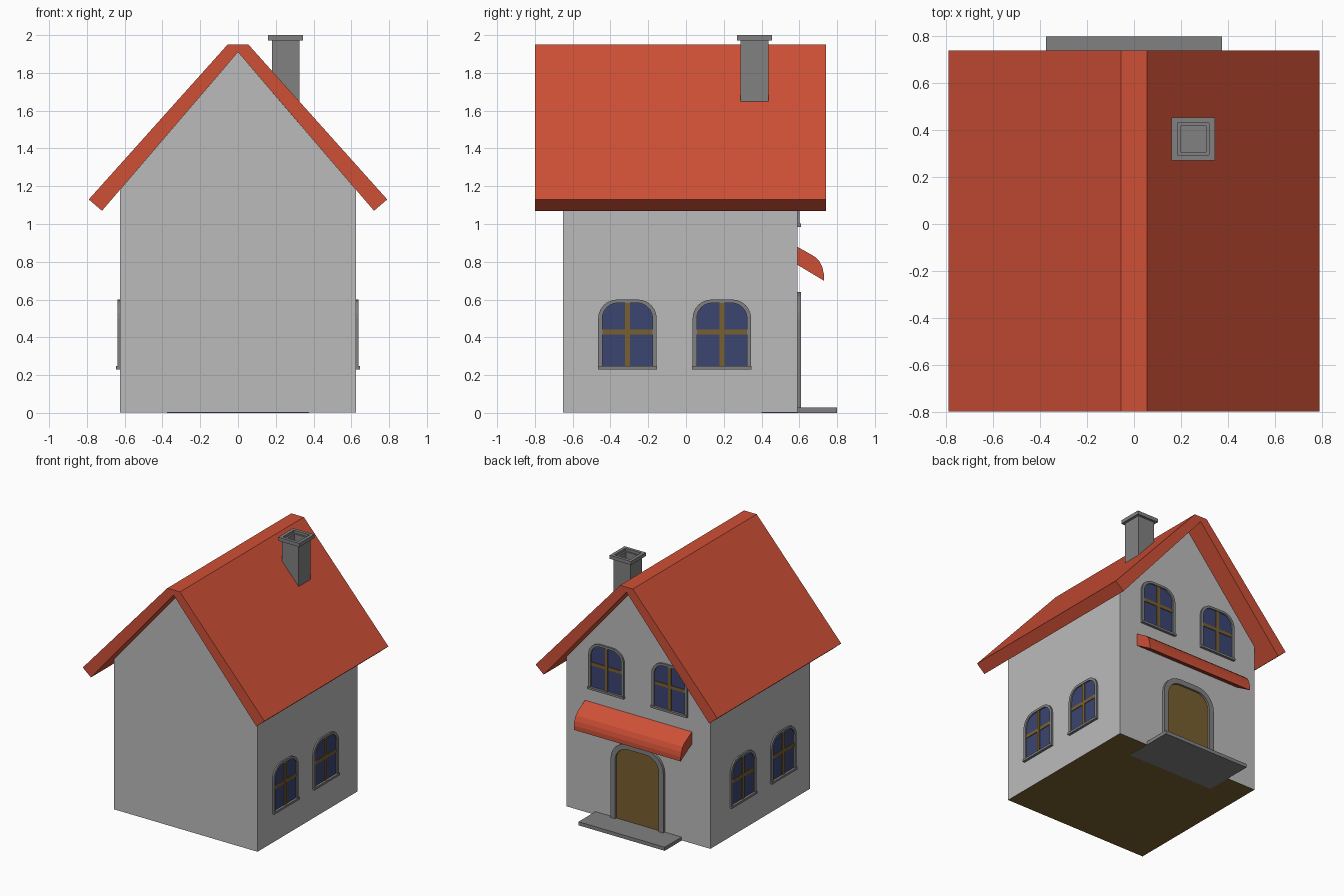
import bpy, bmesh
from math import pi, sin, cos
from mathutils import Matrix

cube = bpy.data.objects.get("Cube")
if cube:
    bpy.data.objects.remove(cube, do_unlink=True)


def material(name, color):
    m = bpy.data.materials.new(name)
    m.use_nodes = True
    m.diffuse_color = (*color, 1)
    m.node_tree.nodes["Principled BSDF"].inputs["Base Color"].default_value = (*color, 1)
    return m


PLASTER = material("plaster grey", (0.5, 0.5, 0.5))
STONE = material("stone grey", (0.22, 0.22, 0.22))
TILE = material("roof red", (0.62, 0.08, 0.037))
WOOD = material("wood brown", (0.19, 0.115, 0.028))
GLASS = material("glass blue", (0.043, 0.058, 0.165))


def finish(bm, name, mat, matrix=None):
    bmesh.ops.recalc_face_normals(bm, faces=bm.faces)
    mesh = bpy.data.meshes.new(name)
    bm.to_mesh(mesh)
    bm.free()
    mesh.materials.append(mat)
    obj = bpy.data.objects.new(name, mesh)
    obj.matrix_world = matrix or Matrix()
    bpy.context.collection.objects.link(obj)
    return obj


def loop(bm, outline, y):
    return [bm.verts.new((x, y, z)) for x, z in outline]


def bridge(bm, a, b):
    for i in range(len(a)):
        j = (i + 1) % len(a)
        bm.faces.new((a[i], a[j], b[j], b[i]))


def prism(name, outline, y0, y1, mat, matrix=None):
    """Outline in x and z, extruded along y."""
    bm = bmesh.new()
    a, b = loop(bm, outline, y0), loop(bm, outline, y1)
    bm.faces.new(a)
    bm.faces.new(b)
    bridge(bm, a, b)
    return finish(bm, name, mat, matrix)


def ring(name, outer, inner, y0, y1, mat, matrix=None):
    """Hollow frame between two outlines of equal length."""
    bm = bmesh.new()
    loops = [loop(bm, o, y) for o, y in
             ((outer, y0), (outer, y1), (inner, y1), (inner, y0))]
    for i in range(4):
        bridge(bm, loops[i], loops[(i + 1) % 4])
    return finish(bm, name, mat, matrix)


def rect(x0, x1, z0, z1):
    return [(x0, z0), (x1, z0), (x1, z1), (x0, z1)]


def arch(half, bottom, top, radius, steps=6):
    """Upright shape with rounded upper corners."""
    right = [(half, bottom)]
    for i in range(steps + 1):
        a = pi / 2 * i / steps
        right.append((half - radius + radius * cos(a), top - radius + radius * sin(a)))
    return right + [(-x, z) for x, z in reversed(right)]


def mirrored(right):
    """Complete a half outline that starts on the centre line."""
    return right + [(-x, z) for x, z in reversed(right[1:])]


# House body with gables and wooden floor
body = prism("house_walls", mirrored([(0, 0.002), (0.625, 0.002), (0.625, 1.18), (0, 1.91)]),
             -0.65, 0.59, PLASTER)
body.data.materials.append(WOOD)
for face in body.data.polygons:
    if face.normal.z < -0.5:
        face.material_index = 1

# Roof slab with flat ridge
roof_right = [(0, 1.91), (0.72, 1.07), (0.79, 1.13), (0.055, 1.95)]
prism("roof", mirrored(roof_right), -0.80, 0.74, TILE)

# Chimney: hollow shaft and cap, extruded upward
up = Matrix.Translation((0.2525, 0.3625, 0)) @ Matrix.Rotation(pi / 2, 4, 'X')


def square(h):
    return rect(-h, h, -h, h)


ring("chimney_shaft", square(0.073), square(0.055), 1.5, 1.98, STONE, up)
ring("chimney_cap", square(0.0925), square(0.068), 1.972, 2.0, STONE, up)
prism("chimney_flue_floor", square(0.06), 1.88, 1.9, STONE, up)


# Windows, outward along local y
def window(name, matrix):
    ring(name + "_frame", arch(0.155, 0.23, 0.6, 0.10), arch(0.133, 0.245, 0.582, 0.082),
         -0.01, 0.012, STONE, matrix)
    prism(name + "_sill", rect(-0.157, 0.157, 0.23, 0.247), -0.01, 0.02, STONE, matrix)
    prism(name + "_glass", arch(0.14, 0.24, 0.59, 0.09), -0.004, 0.002, GLASS, matrix)
    prism(name + "_upright_bar", rect(-0.013, 0.013, 0.24, 0.588), -0.004, 0.008, WOOD, matrix)
    prism(name + "_cross_bar", rect(-0.137, 0.137, 0.416, 0.442), -0.004, 0.007, WOOD, matrix)


for side, sign in (("left", 1), ("right", -1)):
    turn = Matrix.Rotation(-sign * pi / 2, 4, 'Z')
    for place, y in (("front", -0.31), ("back", 0.19)):
        window(f"{side}_{place}_window", Matrix.Translation((sign * 0.625, y, 0)) @ turn)
    window(f"upper_{side}_window", Matrix.Translation((sign * 0.275, 0.59, 0.755)))

# Door with stone surround
wall = Matrix.Translation((0, 0.59, 0))
ring("door_frame", arch(0.23, 0.01, 0.64, 0.15), arch(0.19, 0.01, 0.60, 0.11),
     -0.01, 0.02, STONE, wall)
prism("door", arch(0.195, 0.01, 0.605, 0.115), -0.004, 0.004, WOOD, wall)

# Doorstep reaching under the wall
prism("doorstep", rect(-0.375, 0.375, 0, 0.028), 0.40, 0.80, STONE)

# Curved canopy over the door
canopy = [(0.58, 0.885), (0.68, 0.828), (0.705, 0.805), (0.722, 0.77),
          (0.73, 0.735), (0.73, 0.70), (0.58, 0.79)]
prism("door_canopy", canopy, -0.465, 0.465, TILE, Matrix.Rotation(pi / 2, 4, 'Z'))
